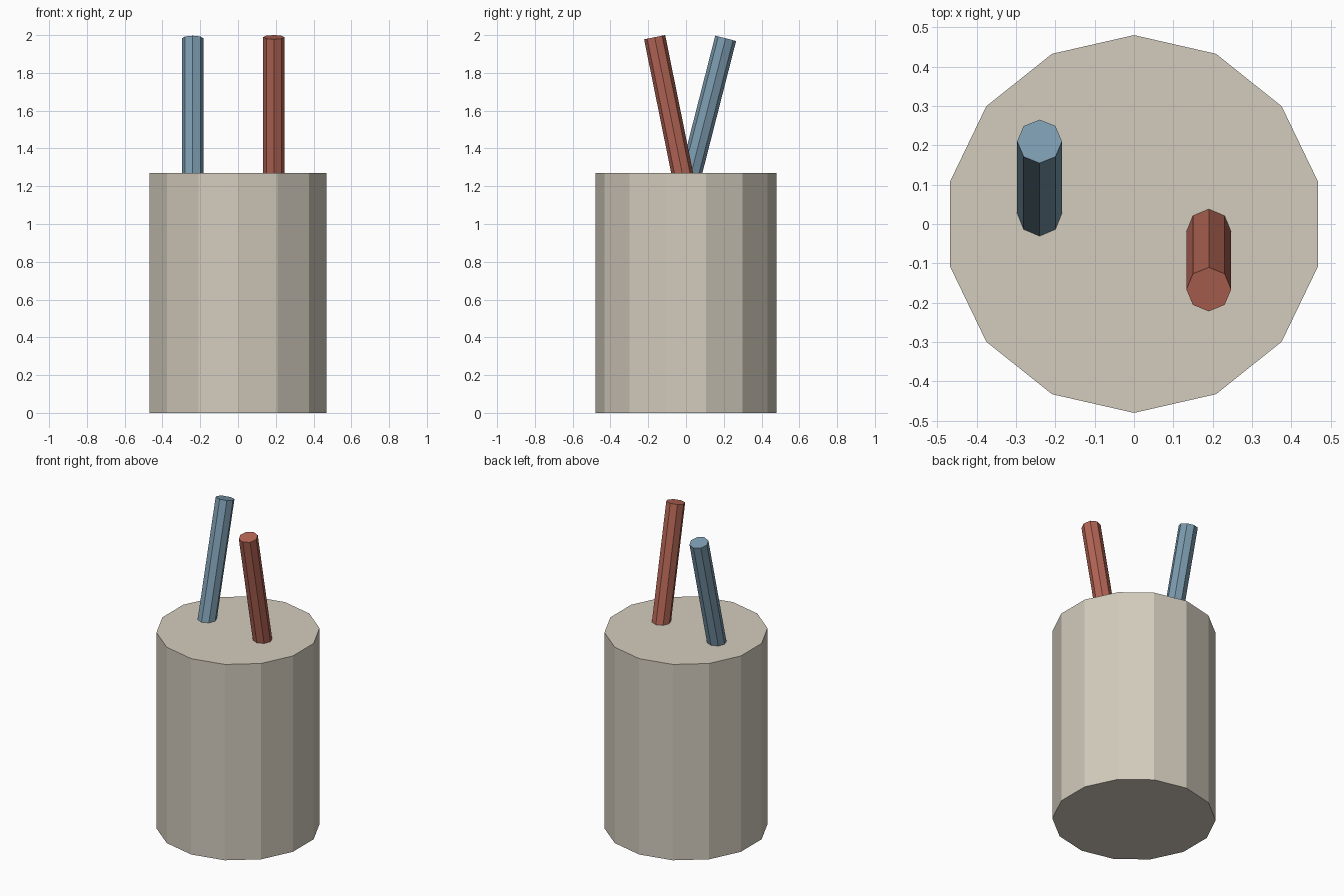
import bpy
from math import sin, cos

if "Cube" in bpy.data.objects:
    bpy.data.objects.remove(bpy.data.objects["Cube"])


def material(name, rgb):
    mat = bpy.data.materials.new(name)
    mat.diffuse_color = (*rgb, 1)
    mat.use_nodes = True
    mat.node_tree.nodes["Principled BSDF"].inputs["Base Color"].default_value = mat.diffuse_color
    return mat


def cylinder(name, sides, radius, depth, location, tilt, mat):
    bpy.ops.mesh.primitive_cylinder_add(vertices=sides, radius=radius, depth=depth,
                                        location=location, rotation=(tilt, 0, 0))
    obj = bpy.context.object
    obj.name = name
    obj.data.materials.append(mat)
    return obj


# Solid 14-sided cup
cylinder("cup", 14, 0.48, 1.27, (0, 0, 0.635), 0, material("cup_beige", (0.65, 0.60, 0.51)))


# Eight-sided pens, placed by the centre of the top end and leaning along y
def pen(name, tip, tilt, rgb, radius=0.057, length=1.2):
    x, y, z = tip
    h = length / 2
    centre = (x, y + h * sin(tilt), z - h * cos(tilt))
    cylinder(name, 8, radius, length, centre, tilt, material(name + "_colour", rgb))


pen("blue_pen", (-0.24, 0.21, 1.983), -0.25, (0.20, 0.33, 0.43))
pen("red_pen", (0.19, -0.166, 1.989), 0.20, (0.45, 0.13, 0.09))
